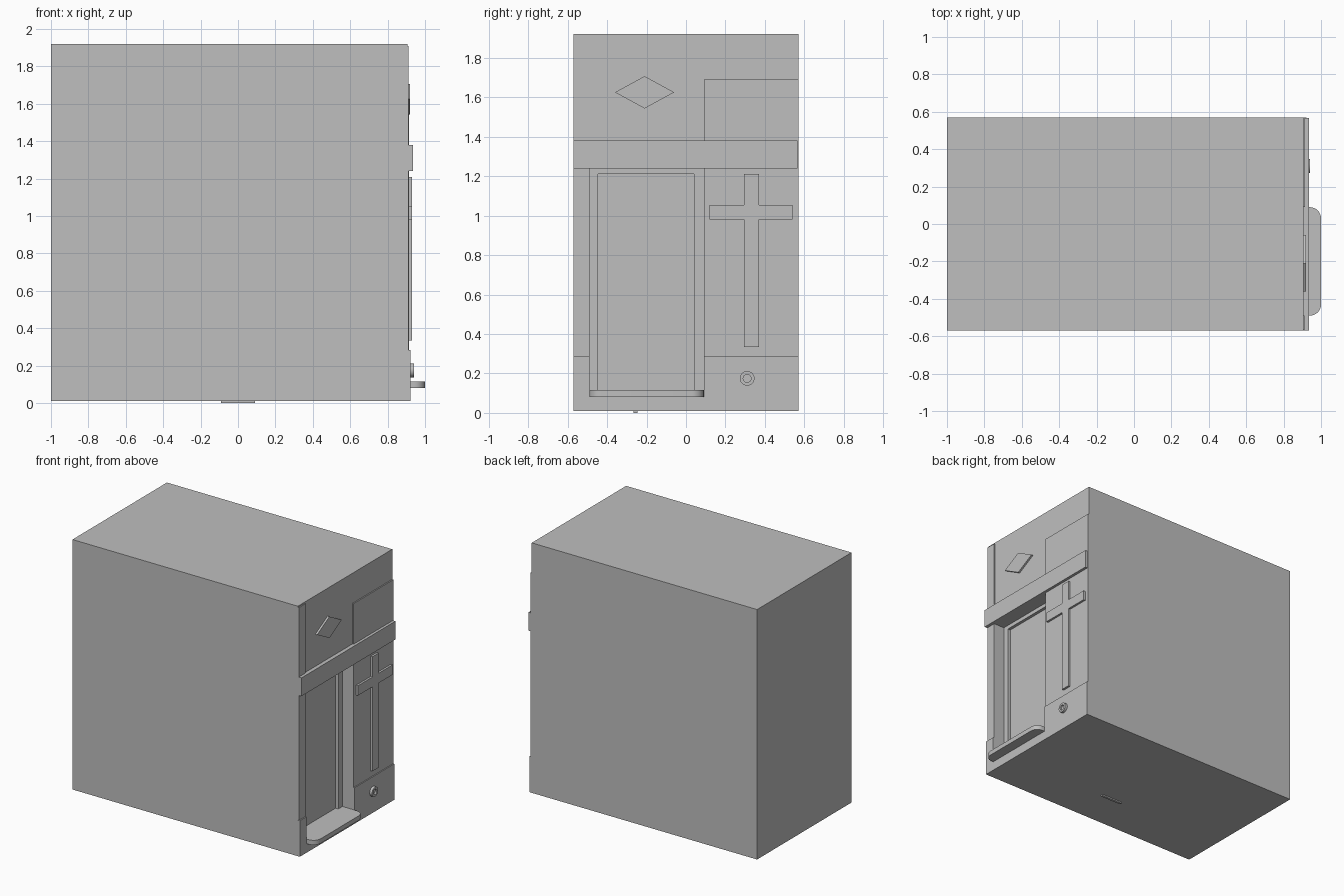
import bpy, bmesh, math
from mathutils import Vector

if "Cube" in bpy.data.objects:
    bpy.data.objects.remove(bpy.data.objects["Cube"])

grey = bpy.data.materials.new("plain_grey")
grey.diffuse_color = (0.52, 0.52, 0.52, 1)
grey.use_nodes = True
grey.node_tree.nodes["Principled BSDF"].inputs["Base Color"].default_value = grey.diffuse_color


def prism(name, pts, offset):
    """Extrude a closed 3D outline along an offset vector."""
    bm = bmesh.new()
    face = bm.faces.new([bm.verts.new(p) for p in pts])
    res = bmesh.ops.extrude_face_region(bm, geom=[face])
    verts = [v for v in res["geom"] if isinstance(v, bmesh.types.BMVert)]
    bmesh.ops.translate(bm, verts=verts, vec=Vector(offset))
    bmesh.ops.recalc_face_normals(bm, faces=bm.faces[:])
    me = bpy.data.meshes.new(name)
    bm.to_mesh(me)
    bm.free()
    me.materials.append(grey)
    ob = bpy.data.objects.new(name, me)
    bpy.context.collection.objects.link(ob)
    return ob


def box(name, x0, x1, y0, y1, z0, z1):
    return prism(name, [(x0, y0, z0), (x0, y1, z0), (x0, y1, z1), (x0, y0, z1)],
                 (x1 - x0, 0, 0))


def relief(name, x0, x1, yz):
    """Facade relief: a y,z outline extruded outwards along x."""
    return prism(name, [(x0, y, z) for y, z in yz], (x1 - x0, 0, 0))


WALL, Y = 0.905, 0.57
L, R = -0.49, 0.09      # doorway sides

# main block with stepped doorway recess
body = box("building_body", -1, WALL, -Y, Y, 0.01, 1.92)
for cut in (box("doorway_cutter", 0.82, 1.1, L, R, 0.115, 1.24),
            box("door_cutter", 0.797, 1.1, -0.445, 0.04, 0.115, 1.21)):
    cut.hide_render = True
    mod = body.modifiers.new("recess", 'BOOLEAN')
    mod.operation, mod.solver, mod.object = 'DIFFERENCE', 'EXACT', cut
    bpy.context.view_layer.objects.active = body
    bpy.ops.object.modifier_apply(modifier=mod.name)
    bpy.data.objects.remove(cut)

# plinth, notched for the doorway
relief("plinth", WALL, 0.922, [(-Y, 0.01), (Y, 0.01), (Y, 0.285), (R, 0.285),
                               (R, 0.115), (L, 0.115), (L, 0.285), (-Y, 0.285)])

# raised facade panels and lintel band
box("left_pilaster", WALL, 0.912, -0.567, L, 0.285, 1.91)
box("right_panel", WALL, 0.914, R, Y, 0.285, 1.69)
box("lintel_band", WALL, 0.935, -Y, 0.566, 1.24, 1.38)

# cross relief
relief("cross", 0.914, 0.93, [
    (0.295, 0.335), (0.37, 0.335), (0.37, 0.98), (0.54, 0.98), (0.54, 1.055),
    (0.37, 1.055), (0.37, 1.21), (0.295, 1.21), (0.295, 1.055),
    (0.12, 1.055), (0.12, 0.98), (0.295, 0.98)])

# diamond plaque
relief("diamond_plaque", WALL, 0.92, [
    (-0.36, 1.625), (-0.21, 1.543), (-0.06, 1.625), (-0.21, 1.707)])

# doorstep with rounded outer corners
r, pts = 0.06, [(0.922, R, 0.08), (0.922, L, 0.08)]
for cy, a0 in ((L + r, -90), (R - r, 0)):
    for i in range(9):
        a = math.radians(a0 + i * 11.25)
        pts.append((1 - r + r * math.cos(a), cy + r * math.sin(a), 0.08))
prism("doorstep", pts, (0, 0, 0.035))

# round wall fitting: ring with a sunken centre
bm = bmesh.new()
N = 32
loops = []
for x, rad in ((0.922, 0.037), (0.942, 0.037), (0.942, 0.02), (0.93, 0.02)):
    loops.append([bm.verts.new((x, 0.31 + rad * math.cos(2 * math.pi * i / N),
                                0.175 + rad * math.sin(2 * math.pi * i / N)))
                  for i in range(N)])
for a, b in zip(loops, loops[1:]):
    for i in range(N):
        bm.faces.new((a[i], a[(i + 1) % N], b[(i + 1) % N], b[i]))
bm.faces.new(loops[0])
bm.faces.new(loops[-1])
bmesh.ops.recalc_face_normals(bm, faces=bm.faces[:])
me = bpy.data.meshes.new("round_fitting")
bm.to_mesh(me)
bm.free()
me.materials.append(grey)
ring = bpy.data.objects.new("round_fitting", me)
bpy.context.collection.objects.link(ring)
bpy.ops.object.select_all(action='DESELECT')
for o in (ring, bpy.data.objects["doorstep"]):
    o.select_set(True)
    bpy.context.view_layer.objects.active = o
bpy.ops.object.shade_smooth_by_angle(angle=math.radians(30))

# small plate under the floor
box("underside_plate", -0.09, 0.09, -0.265, -0.247, 0.0, 0.01)
